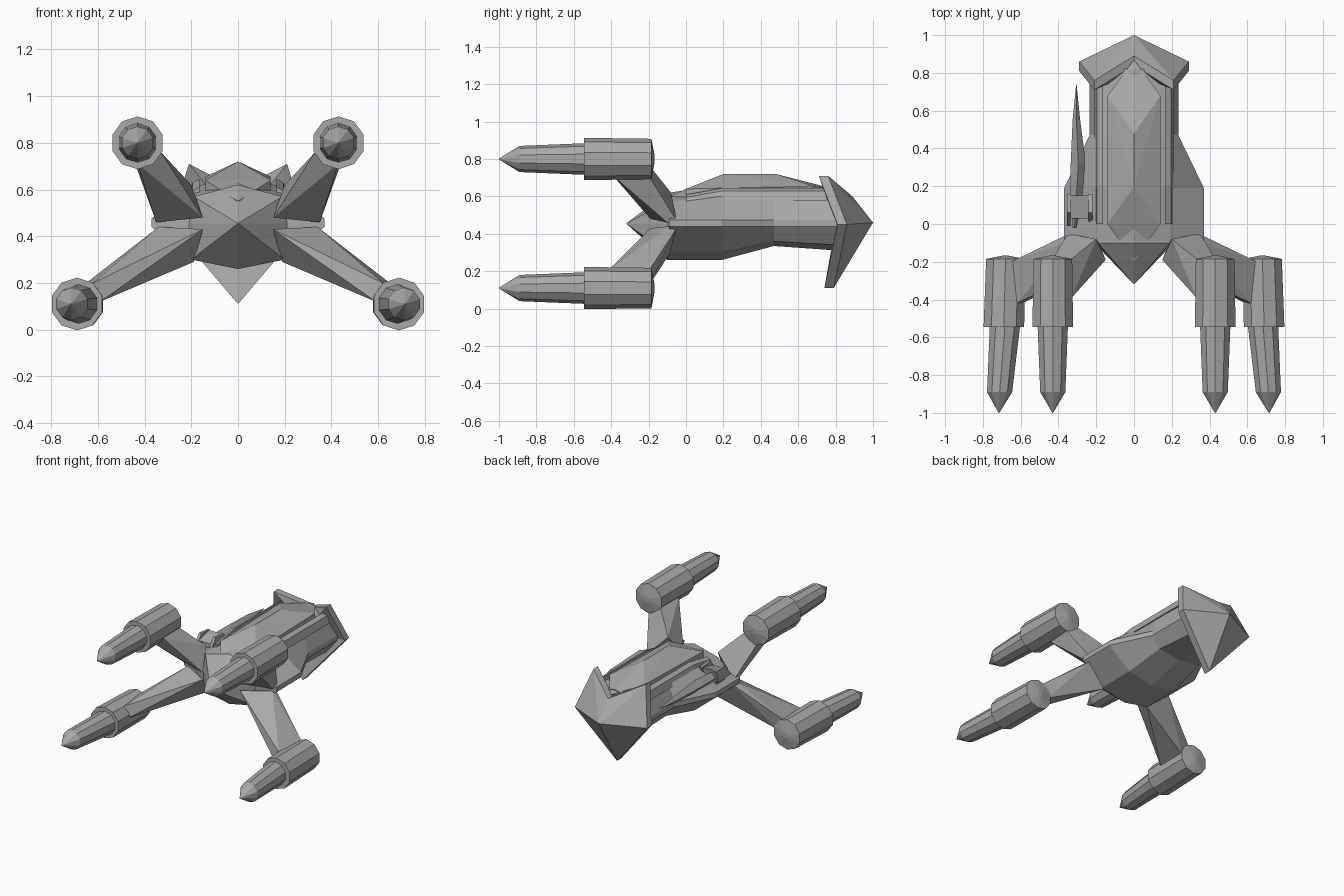
import bpy, bmesh, math
from mathutils import Vector

cube = bpy.data.objects.get("Cube")
if cube:
    bpy.data.objects.remove(cube, do_unlink=True)

grey = bpy.data.materials.new("hull grey")
grey.use_nodes = True
colour = (0.4, 0.4, 0.4, 1)
grey.diffuse_color = colour
grey.node_tree.nodes["Principled BSDF"].inputs["Base Color"].default_value = colour


def finish(name, bm):
    bmesh.ops.recalc_face_normals(bm, faces=bm.faces)
    mesh = bpy.data.meshes.new(name)
    bm.to_mesh(mesh)
    bm.free()
    mesh.materials.append(grey)
    obj = bpy.data.objects.new(name, mesh)
    bpy.context.collection.objects.link(obj)
    return obj


def loft(name, rings):
    """Join equal-length rings of points and close both ends."""
    bm = bmesh.new()
    loops = [[bm.verts.new(p) for p in ring] for ring in rings]
    n = len(loops[0])
    for a, b in zip(loops, loops[1:]):
        for i in range(n):
            j = (i + 1) % n
            bm.faces.new((a[i], a[j], b[j], b[i]))
    bm.faces.new(loops[0])
    bm.faces.new(loops[-1][::-1])
    bmesh.ops.remove_doubles(bm, verts=bm.verts, dist=0.0005)
    return finish(name, bm)


def hull(name, points):
    bm = bmesh.new()
    for p in points:
        bm.verts.new(p)
    bmesh.ops.convex_hull(bm, input=bm.verts)
    return finish(name, bm)


def both(points):
    return points + [(-x, y, z) for x, y, z in points if x]


def turned(name, stations, sides=10):
    """Rings of (x, y, z, radius) along y."""
    rings = []
    for x, y, z, r in stations:
        rings.append([(x + r * math.cos(math.tau * (i + 0.5) / sides), y,
                       z + r * math.sin(math.tau * (i + 0.5) / sides))
                      for i in range(sides)])
    return loft(name, rings)


# Fuselage: y, top z, shoulder x z, side x, lower x z, keel z
sections = [
    (-0.10, 0.62, 0.19, 0.57, 0.21, 0.20, 0.30, 0.26),
    (-0.09, 0.62, 0.19, 0.57, 0.37, 0.20, 0.30, 0.26),
    (0.19, 0.66, 0.19, 0.61, 0.37, 0.20, 0.30, 0.26),
    (0.47, 0.66, 0.19, 0.61, 0.235, 0.17, 0.36, 0.335),
    (0.82, 0.64, 0.18, 0.60, 0.235, 0.16, 0.34, 0.31),
]
rings = []
for y, top, sx, sz, mx, lx, lz, keel in sections:
    half = [(sx, sz), (mx, 0.475), (mx, 0.44), (lx, lz)]
    loop = [(0, top)] + half + [(0, keel)] + [(-x, z) for x, z in half[::-1]]
    rings.append([(x, y, z) for x, z in loop])
loft("fuselage", rings)

# Pointed nose
nose_base = [(0, 0.62), (0.19, 0.57), (0.21, 0.455), (0.20, 0.30), (0, 0.26)]
hull("nose", [(0, -0.32, 0.455)] + both([(x, -0.1, z) for x, z in nose_base]))

# Ridged canopy running along the back
hull("canopy", both([
    (0, -0.2, 0.55), (0, 0.2, 0.72), (0, 0.48, 0.72), (0, 0.87, 0.62),
    (0.14, 0.0, 0.64), (0.14, 0.68, 0.655), (0.14, 0.0, 0.56), (0.14, 0.68, 0.56)]))

# Raised rails beside the canopy
for s in (1, -1):
    loft("rail", [[(s * 0.165, y, z), (s * 0.195, y, z - 0.015),
                   (s * 0.21, y, z - 0.07), (s * 0.165, y, z - 0.07)]
                  for y, z in ((0.0, 0.61), (0.2, 0.645), (0.75, 0.645))])

# Arrow-shaped tail: a bent rim closed by a pyramid
rim = [(0.21, 0.71, 0.71), (0.29, 0.81, 0.45), (0, 0.74, 0.11),
       (-0.29, 0.81, 0.45), (-0.21, 0.71, 0.71), (0, 0.84, 0.60)]
bm = bmesh.new()
front = [bm.verts.new(p) for p in rim]
back = [bm.verts.new((x, y + 0.05, z)) for x, y, z in rim]
inner = bm.verts.new((0, 0.8, 0.45))
apex = bm.verts.new((0, 1.0, 0.46))
for i in range(len(rim)):
    j = (i + 1) % len(rim)
    bm.faces.new((front[i], front[j], back[j], back[i]))
    bm.faces.new((back[i], back[j], apex))
    bm.faces.new((front[j], front[i], inner))
finish("tail", bm)

# Struts, engine pods and pointed cannons
for s, side in ((1, "left"), (-1, "right")):
    for level, px, pz, toe in (("upper", 0.43, 0.80, 0.0), ("lower", 0.68, 0.11, 0.035)):
        label = side + "_" + level
        turned(label + "_engine", [
            (s * px, -0.168, pz, 0.02), (s * px, -0.185, pz, 0.108),
            (s * (px + toe / 4), -0.545, pz, 0.113)])
        turned(label + "_cannon", [
            (s * px, -0.5, pz, 0.086), (s * (px + toe * 0.9), -0.89, pz, 0.07),
            (s * (px + toe), -1.0, pz, 0.002)])
    hull(side + "_upper_strut", [(s * x, y, z) for x, y, z in (
        (0.15, -0.19, 0.48), (0.35, -0.1, 0.46), (0.20, -0.08, 0.62), (0.35, -0.05, 0.47),
        (0.33, -0.39, 0.76), (0.43, -0.39, 0.71), (0.35, -0.2, 0.77), (0.44, -0.2, 0.71))])
    hull(side + "_lower_strut", [(s * x, y, z) for x, y, z in (
        (0.15, -0.19, 0.43), (0.34, -0.09, 0.44), (0.19, -0.09, 0.29), (0.34, -0.05, 0.43),
        (0.62, -0.42, 0.20), (0.59, -0.42, 0.12), (0.65, -0.2, 0.20), (0.59, -0.2, 0.12))])

# Side gun on the right: mount, cheeks and a long tapering blade
gun_x = -0.29
hull("gun_mount", [(gun_x + dx, y, z) for dx in (-0.045, 0.055)
                   for y, z in ((0.03, 0.5), (0.03, 0.58), (0.13, 0.5), (0.15, 0.61))])
for dx in (-0.055, 0.06):
    hull("gun_cheek", [(gun_x + dx + w, y, z) for w in (-0.01, 0.01)
                       for y, z in ((-0.01, 0.53), (0.06, 0.62), (0.16, 0.61), (0.13, 0.52))])
loft("gun_blade", [[(gun_x - 0.015 + dx - w, y, 0.55), (gun_x - 0.015 + dx, y, 0.55 + h),
                    (gun_x - 0.015 + dx + w, y, 0.55), (gun_x - 0.015 + dx, y, 0.55 - h)]
                   for y, dx, w, h in ((-0.02, -0.01, 0.01, 0.02), (0.15, 0, 0.03, 0.04),
                                       (0.32, 0.01, 0.04, 0.045), (0.55, 0, 0.02, 0.03),
                                       (0.74, 0, 0.001, 0.001))])
